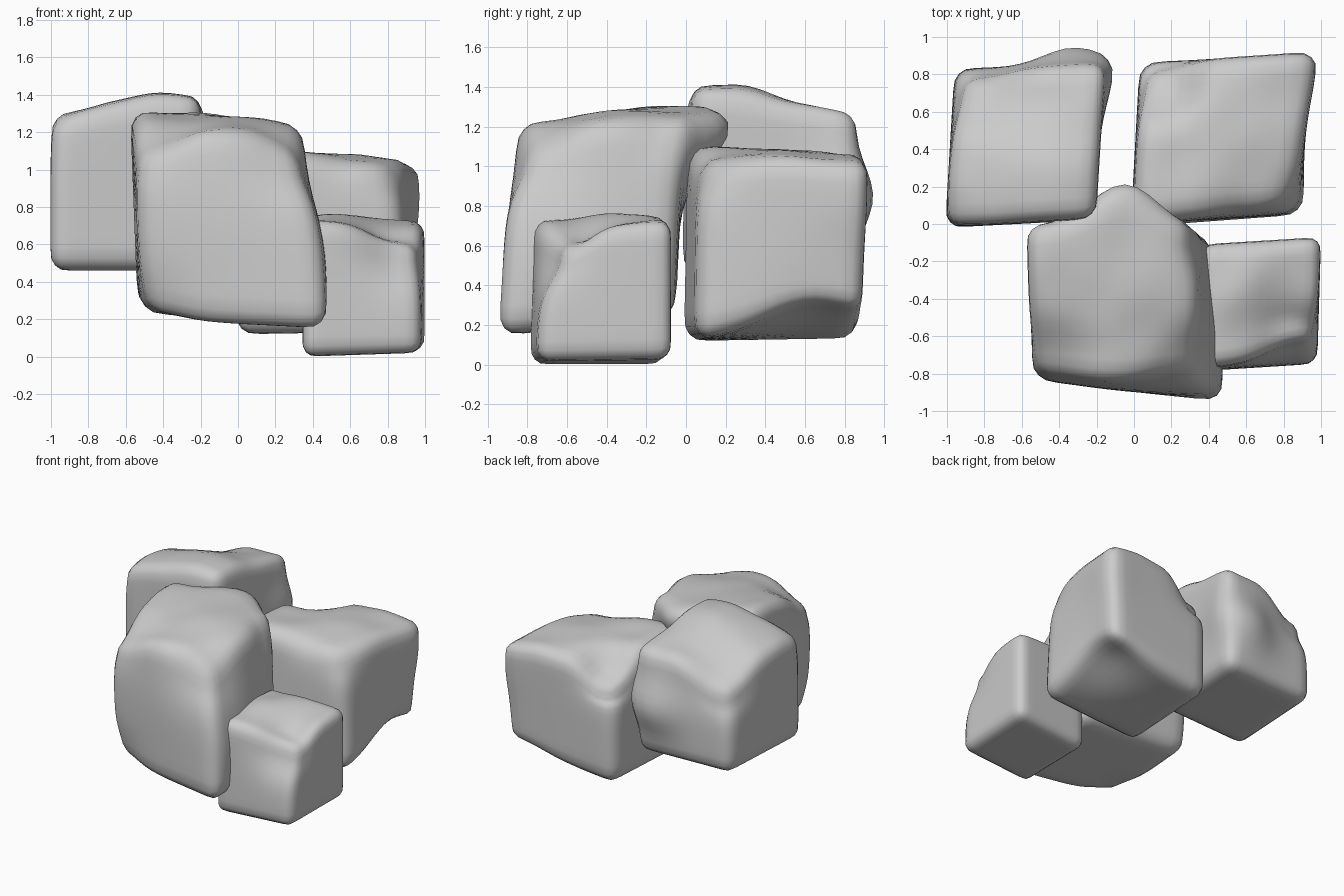
import bpy, bmesh
from mathutils import Vector, noise
from math import exp

N = 14  # cells along each block edge


def rounded(p, r):
    """Pull a point of the +-1 cube onto a cube with rounded edges."""
    inner = Vector([max(-1 + r, min(1 - r, c)) for c in p])
    return inner + (p - inner).normalized() * r


def warp(p, corners):
    """Place a unit-cube point inside a box with eight free corners."""
    out = Vector((0, 0, 0))
    for i, c in enumerate(corners):
        w = 1
        for axis in range(3):
            w *= (1 + p[axis] * (1 if i >> axis & 1 else -1)) / 2
        out += w * Vector(c)
    return out


def rock(name, corners, dents, r=0.22, seed=0):
    """corners: x fastest, then y, then z. dents: (centre, radius, push)."""
    bm = bmesh.new()
    for axis in range(3):
        for side in (-1, 1):
            grid = []
            for i in range(N + 1):
                row = []
                for j in range(N + 1):
                    p = [0, 0, 0]
                    p[axis] = side
                    p[(axis + 1) % 3] = 2 * i / N - 1
                    p[(axis + 2) % 3] = 2 * j / N - 1
                    row.append(bm.verts.new(p))
                grid.append(row)
            for i in range(N):
                for j in range(N):
                    bm.faces.new((grid[i][j], grid[i + 1][j],
                                  grid[i + 1][j + 1], grid[i][j + 1]))
    bmesh.ops.remove_doubles(bm, verts=bm.verts[:], dist=1e-4)
    for v in bm.verts:
        q = warp(rounded(v.co.copy(), r), corners)
        move = Vector((0, 0, 0))
        for centre, radius, push in dents:
            d = (q - Vector(centre)).length
            move += Vector(push) * exp(-(d / radius) ** 2)
        # light unevenness on the upper part only
        top = max(0, v.co.z)
        move.z += 0.02 * top * noise.noise(q * 4 + Vector((seed, 0, 0)))
        v.co = q + move
    bmesh.ops.recalc_face_normals(bm, faces=bm.faces[:])
    for f in bm.faces:
        f.smooth = True
    mesh = bpy.data.meshes.new(name)
    bm.to_mesh(mesh)
    bm.free()
    obj = bpy.data.objects.new(name, mesh)
    bpy.context.collection.objects.link(obj)


# back left rock, the highest one
rock("rock_back_left",
     [(-1.01, -0.02, 0.46), (-0.22, 0.02, 0.46), (-0.96, 0.83, 0.46), (-0.17, 0.86, 0.46),
      (-1.01, -0.02, 1.32), (-0.2, 0.03, 1.40), (-0.96, 0.83, 1.27), (-0.15, 0.86, 1.27)],
     [((-0.90, 0.80, 1.22), 0.27, (0.05, -0.05, -0.17)),
      ((-0.35, 0.86, 0.85), 0.2, (0.01, 0.09, 0)),
      ((-0.14, 0.78, 0.9), 0.2, (0.05, 0, 0)),
      ((-0.48, 0.3, 1.36), 0.28, (0, 0, 0.06)),
      ((-0.98, 0.0, 1.3), 0.18, (0.01, 0.01, -0.05))], seed=1)

# large front rock
rock("rock_front",
     [(-0.52, -0.83, 0.19), (0.48, -0.96, 0.14), (-0.54, -0.05, 0.28), (0.41, -0.06, 0.22),
      (-0.56, -0.83, 1.27), (0.35, -0.87, 1.24), (-0.58, -0.0, 1.32), (0.34, -0.01, 1.28)],
     [((-0.05, 0.0, 1.19), 0.25, (0, 0.23, 0.0)),
      ((-0.5, -0.8, 1.26), 0.27, (0.03, 0.03, -0.16)),
      ((0.33, -0.84, 1.18), 0.29, (-0.03, 0.07, -0.13)),
      ((-0.48, -0.8, 0.22), 0.22, (0.03, 0.04, 0.04)),
      ((0.45, -0.6, 0.55), 0.35, (0.05, 0, 0)),
      ((-0.04, -0.92, 0.75), 0.4, (0, -0.02, 0)),
      ((0.3, -0.12, 1.2), 0.15, (-0.04, 0, -0.05))], seed=5)

# back right rock, with a cut away lower edge
rock("rock_back_right",
     [(-0.02, -0.02, 0.12), (0.91, 0.05, 0.12), (0.03, 0.86, 0.12), (0.94, 0.89, 0.22),
      (-0.01, 0.0, 1.09), (0.86, 0.06, 1.08), (0.03, 0.87, 1.11), (0.97, 0.92, 1.03)],
     [((0.12, 0.80, 1.03), 0.22, (0.04, -0.05, -0.22)),
      ((0.88, 0.62, 0.15), 0.3, (-0.02, 0, 0.12)),
      ((0.86, 0.07, 1.03), 0.18, (-0.03, 0.04, -0.07)),
      ((0.55, 0.02, 1.08), 0.16, (0, 0.02, -0.06)),
      ((0.93, 0.8, 0.83), 0.2, (0.02, 0.01, 0)),
      ((0.4, 0.6, 1.08), 0.2, (0, 0, 0.02))], seed=9)

# small front right rock
rock("rock_front_right",
     [(0.34, -0.79, 0.0), (0.98, -0.75, 0.02), (0.35, -0.11, 0.0), (1.0, -0.07, 0.03),
      (0.36, -0.77, 0.74), (0.98, -0.74, 0.70), (0.36, -0.11, 0.75), (1.0, -0.07, 0.72)],
     [((0.92, -0.74, 0.66), 0.25, (-0.03, 0.11, -0.1)),
      ((0.58, -0.4, 0.74), 0.2, (0, 0, 0.02)),
      ((0.78, -0.55, 0.72), 0.14, (0, 0, -0.05))], seed=13)
